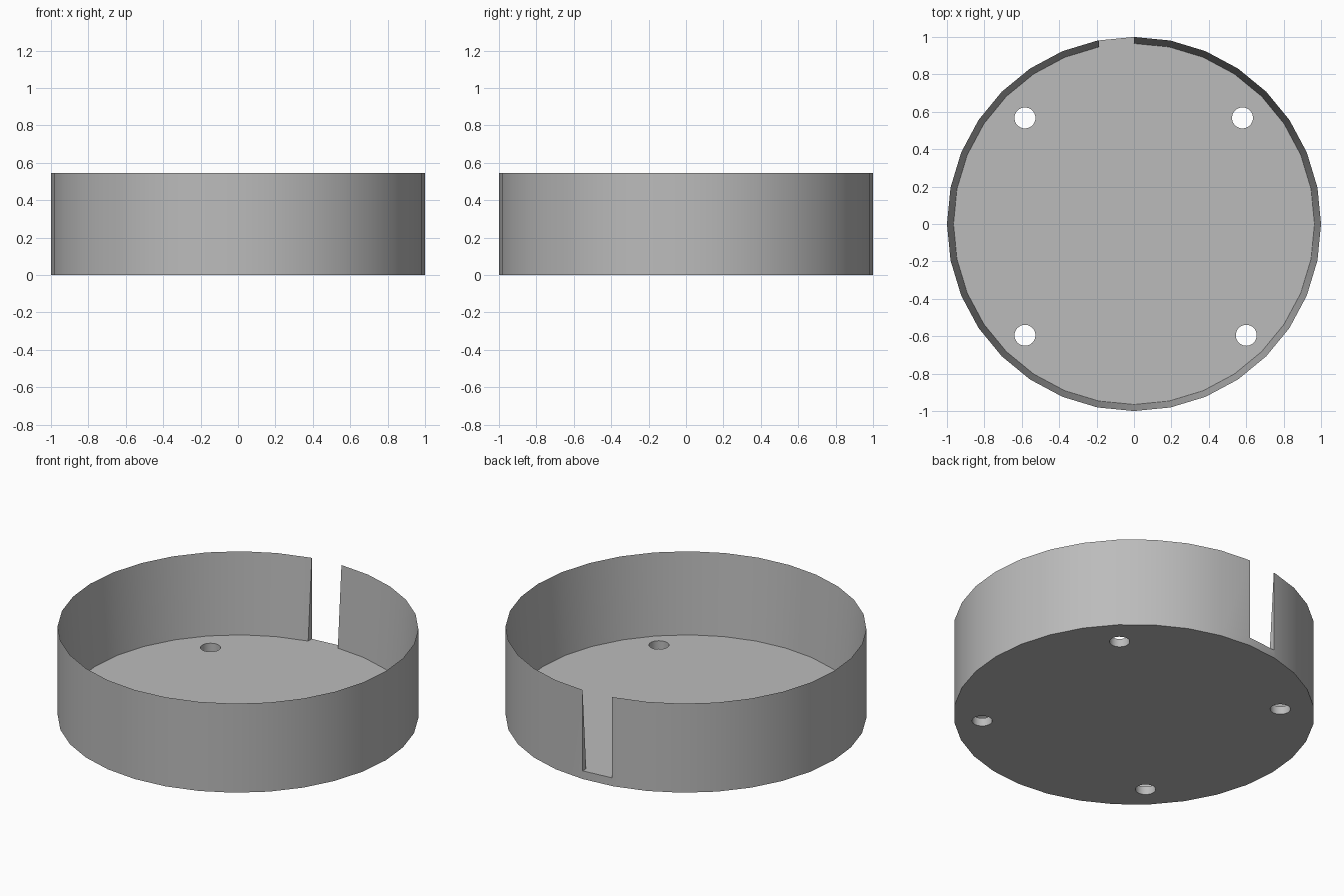
import bpy
import bmesh
from math import radians
from mathutils import Matrix, Vector

HEIGHT = 0.545
FLOOR = 0.05
WALL = 0.035

cube = bpy.data.objects.get("Cube")
if cube:
    bpy.data.objects.remove(cube, do_unlink=True)

grey = bpy.data.materials.new("plain_grey")
grey.use_nodes = True
colour = (0.5, 0.5, 0.5, 1)
grey.diffuse_color = colour
grey.node_tree.nodes["Principled BSDF"].inputs["Base Color"].default_value = colour


def add_object(name, bm):
    mesh = bpy.data.meshes.new(name)
    bm.to_mesh(mesh)
    bm.free()
    mesh.materials.append(grey)
    obj = bpy.data.objects.new(name, mesh)
    bpy.context.collection.objects.link(obj)
    return obj


# Round dish: a disc whose top is inset and sunk to the floor
bm = bmesh.new()
bmesh.ops.create_cone(bm, cap_ends=True, segments=32, radius1=1, radius2=1,
                      depth=HEIGHT, matrix=Matrix.Translation((0, 0, HEIGHT / 2)))
top = max(bm.faces, key=lambda f: f.calc_center_median().z)
bmesh.ops.inset_individual(bm, faces=[top], thickness=WALL)
bmesh.ops.translate(bm, verts=top.verts, vec=Vector((0, 0, FLOOR - HEIGHT)))
dish = add_object("dish", bm)

# Four screw holes through the floor
bm = bmesh.new()
for x, y in ((-0.583, 0.567), (0.58, 0.567), (-0.583, -0.595), (0.6, -0.595)):
    bmesh.ops.create_cone(bm, cap_ends=True, segments=32, radius1=0.056, radius2=0.056,
                          depth=0.4, matrix=Matrix.Translation((x, y, 0)))
holes = add_object("hole_cutter", bm)

# Slot in the back wall, down to the floor
bm = bmesh.new()
bmesh.ops.create_cube(bm, size=1, matrix=Matrix.Translation((-0.094, 1, FLOOR + 0.5))
                      @ Matrix.Diagonal((0.188, 0.2, 1, 1)))
slot = add_object("slot_cutter", bm)

bpy.ops.object.select_all(action="DESELECT")
dish.select_set(True)
bpy.context.view_layer.objects.active = dish
for cutter in (holes, slot):
    cutter.hide_render = True
    mod = dish.modifiers.new(cutter.name, "BOOLEAN")
    mod.operation = "DIFFERENCE"
    mod.solver = "EXACT"
    mod.object = cutter
    bpy.ops.object.modifier_apply(modifier=mod.name)
    bpy.data.objects.remove(cutter, do_unlink=True)

bpy.ops.object.shade_smooth_by_angle(angle=radians(30))
